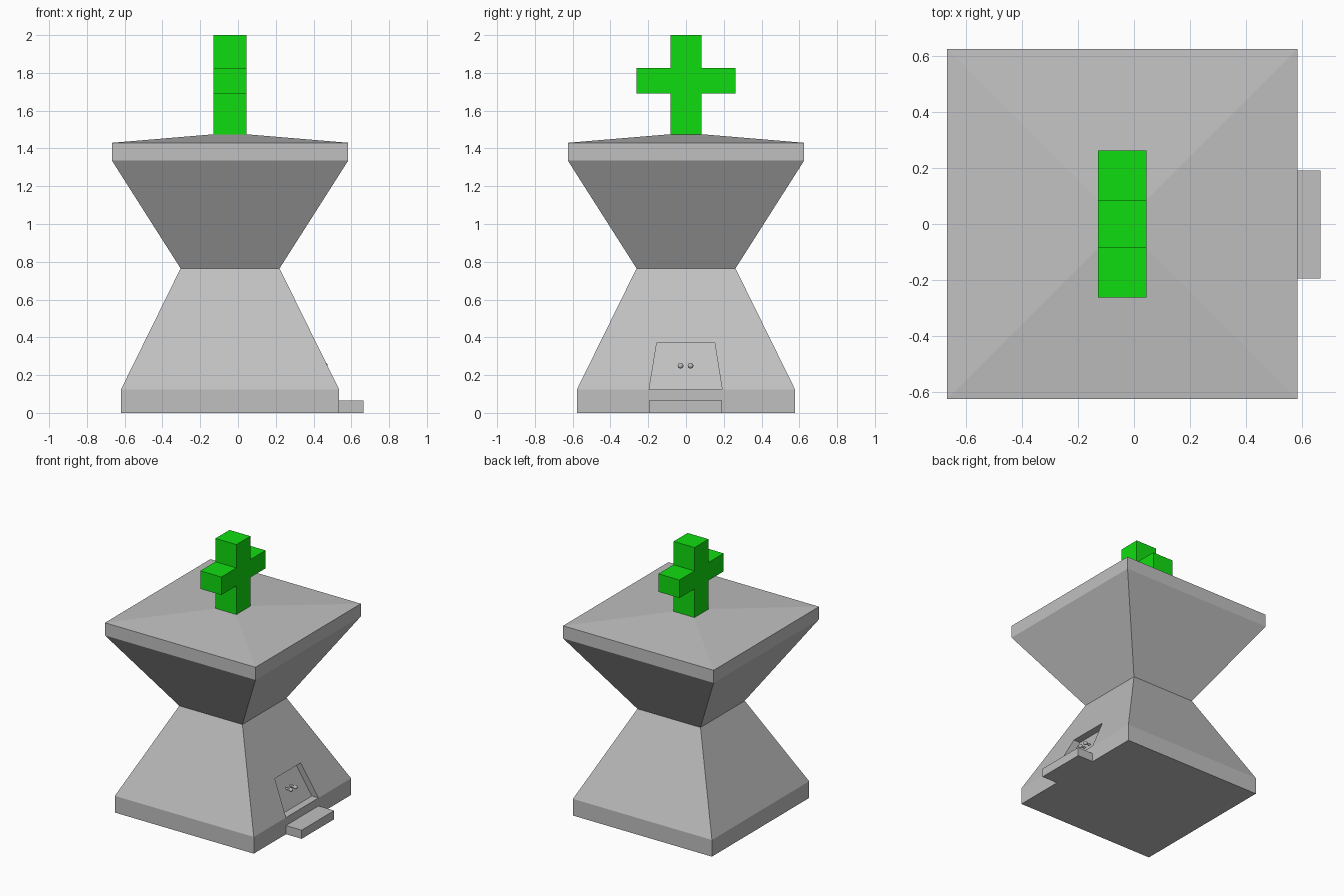
import bpy, bmesh, math
from mathutils import Vector

if "Cube" in bpy.data.objects:
    bpy.data.objects.remove(bpy.data.objects["Cube"])

CX = -0.042  # tower axis, offset so that tower plus step is centred


def material(name, rgb):
    m = bpy.data.materials.new(name)
    m.diffuse_color = (*rgb, 1)
    m.use_nodes = True
    m.node_tree.nodes["Principled BSDF"].inputs["Base Color"].default_value = m.diffuse_color
    return m


GREY = material("stone grey", (0.53, 0.53, 0.53))
GREEN = material("bright green", (0.005, 0.72, 0.005))


def finish(bm, name, mat):
    bmesh.ops.remove_doubles(bm, verts=bm.verts, dist=1e-5)
    bmesh.ops.recalc_face_normals(bm, faces=bm.faces)
    me = bpy.data.meshes.new(name)
    bm.to_mesh(me)
    bm.free()
    me.materials.append(mat)
    ob = bpy.data.objects.new(name, me)
    bpy.context.collection.objects.link(ob)
    return ob


def face(bm, pts):
    return bm.faces.new([bm.verts.new(p) for p in pts])


def extrude_profile(name, yz, x0, x1, mat):
    bm = bmesh.new()
    f = face(bm, [(x0, y, z) for y, z in yz])
    r = bmesh.ops.extrude_face_region(bm, geom=[f], use_keep_orig=True)
    moved = [v for v in r["geom"] if isinstance(v, bmesh.types.BMVert)]
    bmesh.ops.translate(bm, verts=moved, vec=(x1 - x0, 0, 0))
    return finish(bm, name, mat)


# Tower: stacked square rings (height, half width)
Z0, H0, Z1, H1 = 0.125, 0.577, 0.765, 0.262
levels = [(0, H0), (Z0, H0), (Z1, H1), (1.335, 0.625), (1.43, 0.625), (1.475, 0.086)]


def ring(z, h):
    return [Vector((CX + sx * h, sy * h, z)) for sx, sy in ((-1, -1), (1, -1), (1, 1), (-1, 1))]


def wall_x(z):
    return CX + H0 + (H1 - H0) * (z - Z0) / (Z1 - Z0)


# Doorway opening on the sloped +x wall, and the same outline pushed inward
DEPTH = 0.055
opening = [Vector((wall_x(z), y, z)) for y, z in
           ((-0.195, Z0), (-0.155, 0.37), (0.152, 0.37), (0.191, Z0))]
inner = [p - Vector((DEPTH, 0, 0)) for p in opening]

bm = bmesh.new()
rings = [ring(*lv) for lv in levels]
face(bm, rings[0])
face(bm, rings[-1])
for lv in range(len(rings) - 1):
    lo, hi = rings[lv], rings[lv + 1]
    for i in range(4):
        j = (i + 1) % 4
        if i == 1 and lv == 0:    # base wall shares the doorway's lower corners
            face(bm, [lo[1], lo[2], hi[2], opening[3], opening[0], hi[1]])
        elif i == 1 and lv == 1:  # sloped wall around the doorway
            a, b, c, d = opening
            face(bm, [lo[1], a, b, hi[1]])
            face(bm, [b, c, hi[2], hi[1]])
            face(bm, [d, lo[2], hi[2], c])
        else:
            face(bm, [lo[i], lo[j], hi[j], hi[i]])
# Recess sides and door panel
for i in range(4):
    j = (i + 1) % 4
    face(bm, [opening[i], opening[j], inner[j], inner[i]])
face(bm, inner)
finish(bm, "tower", GREY)

# Doorstep
extrude_profile("doorstep", [(-0.195, 0), (0.191, 0), (0.191, 0.065), (-0.195, 0.065)],
                CX + H0, 0.665, GREY)

# Cross on the roof, extruded from its outline
half = [(0.083, 1.47), (0.083, 1.69), (0.262, 1.69), (0.262, 1.825), (0.083, 1.825), (0.083, 2.0)]
extrude_profile("roof_cross", half + [(-y, z) for y, z in reversed(half)],
                CX - 0.087, CX + 0.087, GREEN)

# Pair of door knobs: ball on a short stem
for name, y in (("left_knob", -0.029), ("right_knob", 0.024)):
    bpy.ops.mesh.primitive_uv_sphere_add(segments=16, ring_count=10, radius=0.015,
                                         location=(0.46, y, 0.25))
    ball = bpy.context.object
    ball.name = name
    bpy.ops.object.shade_smooth()
    bpy.ops.mesh.primitive_cylinder_add(vertices=12, radius=0.007, depth=0.05,
                                        location=(0.435, y, 0.25),
                                        rotation=(0, math.pi / 2, 0))
    stem = bpy.context.object
    stem.name = name + "_stem"
    for ob in (ball, stem):
        ob.data.materials.append(GREY)
